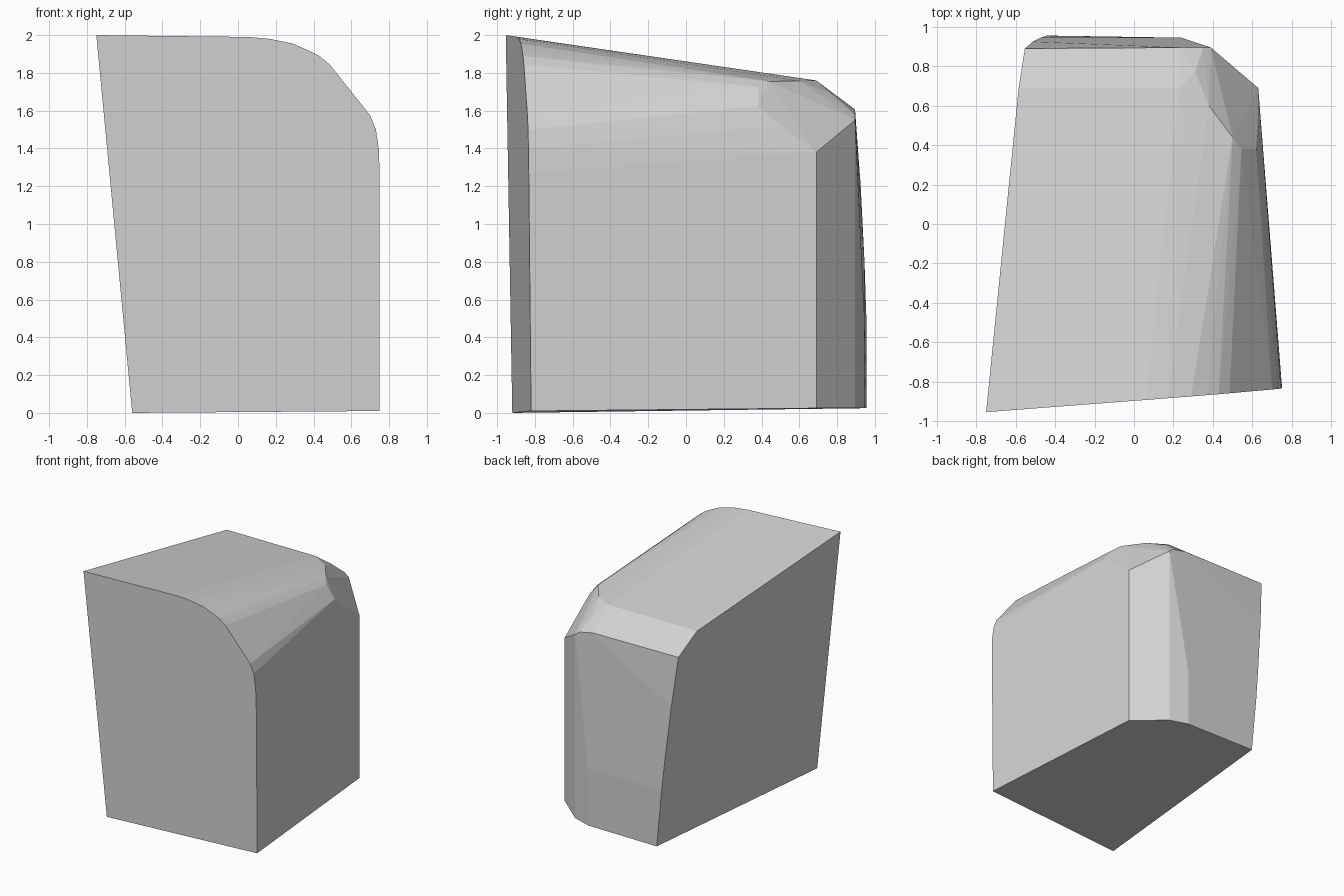
import bpy, bmesh, math

if "Cube" in bpy.data.objects:
    bpy.data.objects.remove(bpy.data.objects["Cube"])

# Single flat colour
grey = bpy.data.materials.new("light grey")
grey.diffuse_color = (0.65, 0.65, 0.65, 1)
grey.use_nodes = True
grey.node_tree.nodes["Principled BSDF"].inputs["Base Color"].default_value = grey.diffuse_color


def front_y(x, z):
    """Slanted front plane."""
    return -0.877 + 0.0763 * x - 0.01 * z


def left_x(y, z):
    """Leaning left wall plane."""
    return -0.4806 + 0.0867 * y - 0.0933 * z


points = []

# Front outline: flat left side, large rounded upper right corner
front = [(-0.75, 2.0), (0.06, 1.99), (0.17, 1.98), (0.29, 1.955), (0.37, 1.92),
         (0.43, 1.89), (0.485, 1.845), (0.70, 1.575), (0.73, 1.50),
         (0.745, 1.40), (0.75, 1.27), (0.75, 0.01), (-0.56, 0.0)]
points += [(x, front_y(x, z), z) for x, z in front]

# Gently curved back edge of the left wall, starting at the roof ridge
back = [(0.69, 1.76), (0.89, 1.61), (0.925, 1.2), (0.945, 0.8),
        (0.955, 0.5), (0.955, 0.025)]
points += [(left_x(y, z), y, z) for y, z in back]

# Vertical rear right chamfer
for x, y, top in [(0.63, 0.69, 1.38), (0.39, 0.895, 1.55), (0.24, 0.945, 0.5)]:
    points += [(x, y, 0.025), (x, y, top)]

# Rounded upper rear corner and the sloped strip behind the roof
points += [(0.23, 0.69, 1.76), (0.38, 0.60, 1.757), (0.50, 0.44, 1.755),
           (0.545, 0.38, 1.725), (0.62, 0.38, 1.625), (0.63, 0.50, 1.52),
           (0.31, 0.77, 1.69), (0.23, 0.895, 1.605), (0.35, 0.895, 1.58)]

# Skin the outlines into one solid body
bm = bmesh.new()
for p in points:
    bm.verts.new(p)
hull = bmesh.ops.convex_hull(bm, input=bm.verts[:])
loose = {g for g in hull["geom_interior"] + hull["geom_unused"]
         if isinstance(g, bmesh.types.BMVert)}
bmesh.ops.delete(bm, geom=list(loose), context='VERTS')
bmesh.ops.dissolve_limit(bm, angle_limit=math.radians(0.8),
                         verts=bm.verts[:], edges=bm.edges[:])
bmesh.ops.recalc_face_normals(bm, faces=bm.faces[:])

mesh = bpy.data.meshes.new("rounded_block")
bm.to_mesh(mesh)
bm.free()
mesh.materials.append(grey)
bpy.context.collection.objects.link(bpy.data.objects.new("rounded_block", mesh))
